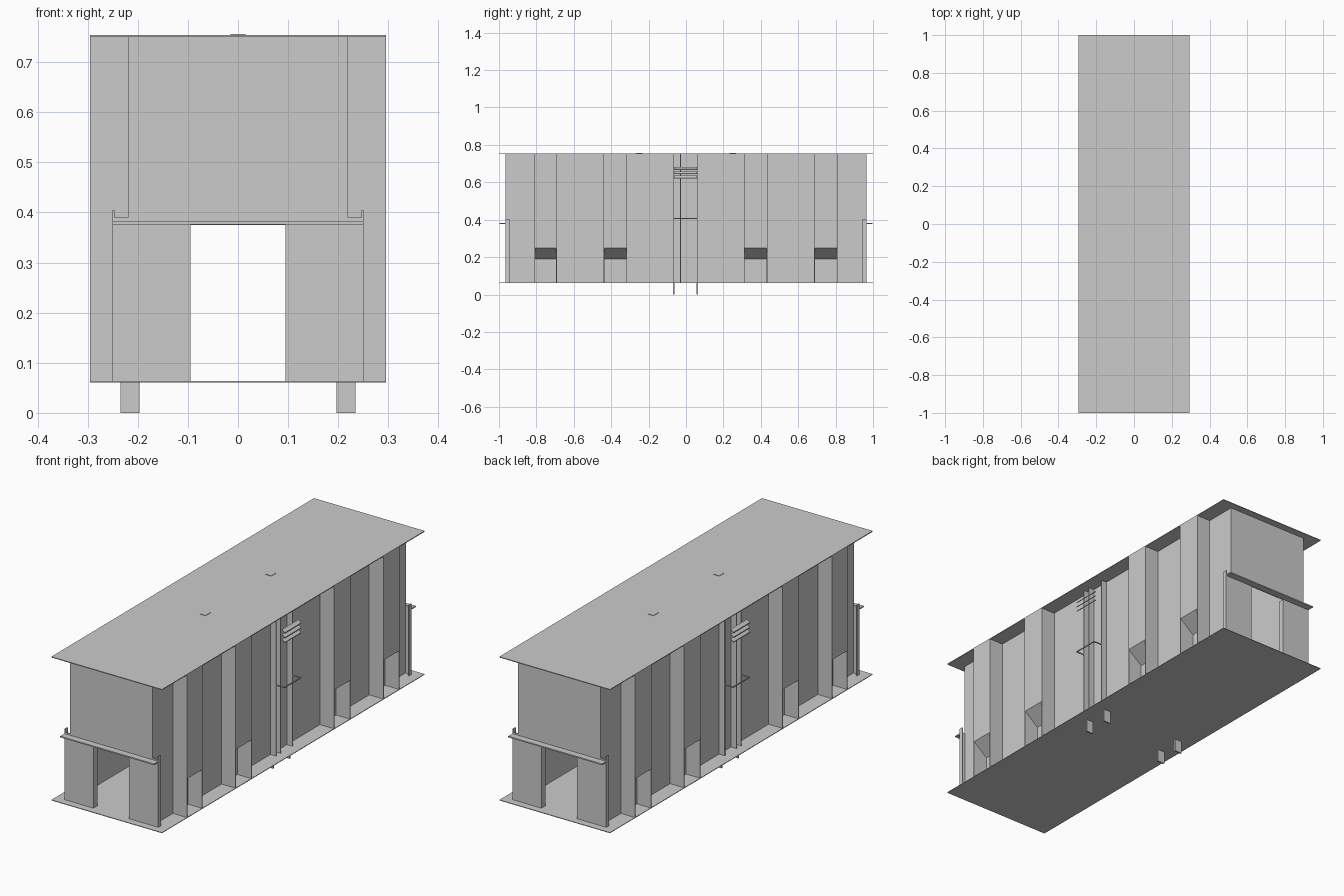
import bpy
import bmesh

cube = bpy.data.objects.get("Cube")
if cube:
    bpy.data.objects.remove(cube, do_unlink=True)

grey = bpy.data.materials.new("plain_grey")
grey.use_nodes = True
COLOUR = (0.6, 0.6, 0.6, 1)
grey.diffuse_color = COLOUR
grey.node_tree.nodes["Principled BSDF"].inputs["Base Color"].default_value = COLOUR

FLOOR, ROOF = 0.063, 0.75
WALL, EDGE, END = 0.22, 0.295, 0.965
T = 0.004


def finish(name, bm):
    bmesh.ops.recalc_face_normals(bm, faces=bm.faces)
    mesh = bpy.data.meshes.new(name)
    bm.to_mesh(mesh)
    bm.free()
    mesh.materials.append(grey)
    obj = bpy.data.objects.new(name, mesh)
    bpy.context.collection.objects.link(obj)
    return obj


def box(name, x, y, z):
    """Box from (min, max) ranges on each axis."""
    bm = bmesh.new()
    bmesh.ops.create_cube(bm, size=1)
    for v in bm.verts:
        v.co = [r[0] if c < 0 else r[1] for c, r in zip(v.co, (x, y, z))]
    return finish(name, bm)


def prism(name, profile, y0, y1):
    """Extrude an xz profile along y."""
    bm = bmesh.new()
    face = bm.faces.new([bm.verts.new((x, y0, z)) for x, z in profile])
    out = bmesh.ops.extrude_face_region(bm, geom=[face])
    for v in out["geom"]:
        if isinstance(v, bmesh.types.BMVert):
            v.co.y = y1
    return finish(name, bm)


def span(s, a, b):
    return tuple(sorted((s * a, s * b)))


# Floor, roof and roof hatches
box("floor", (-EDGE, EDGE), (-1, 1), (FLOOR - 0.002, FLOOR + 0.001))
box("roof", (-EDGE, EDGE), (-1, 1), (ROOF, ROOF + 0.004))
for y in (-0.25, 0.25):
    box("roof_hatch", (-0.015, 0.015), (y - 0.018, y + 0.018), (ROOF, ROOF + 0.006))

# Long side walls with projecting bays
for s, side in ((1, "left"), (-1, "right")):
    box(side + "_wall", span(s, WALL - T, WALL), (-END, END), (FLOOR, ROOF))
    for y0, y1 in ((-0.81, -0.69), (-0.44, -0.315), (0.31, 0.435), (0.685, 0.81)):
        for y in (y0, y1 - T):
            box(side + "_bay_fin", span(s, WALL, EDGE), (y, y + T), (FLOOR, ROOF))
        # Bay front turns inward at the bottom
        prof = ((EDGE, ROOF), (EDGE, 0.25), (WALL, 0.19),
                (WALL, 0.19 + T), (EDGE - T, 0.25 + T), (EDGE - T, ROOF))
        prism(side + "_bay_front", [(s * x, z) for x, z in prof], y0, y1)

    # Central service recess: posts, feet, rail and louvres
    for y in (-0.065, -0.03, 0.06):
        box(side + "_service_fin", span(s, WALL, 0.25), (y - T / 2, y + T / 2), (FLOOR, ROOF))
    for y in (-0.065, 0.06):
        box(side + "_foot", span(s, 0.197, 0.235), (y - T, y + T), (0, FLOOR))
        box(side + "_rail_arm", span(s, WALL, EDGE), (y - T / 2, y + T / 2), (0.403, 0.408))
    box(side + "_rail", span(s, EDGE - T, EDGE), (-0.065, 0.06), (0.403, 0.408))
    for i in range(3):
        z = 0.62 + i * 0.023
        prof = ((EDGE, z), (EDGE, z + 0.004), (0.28, z + 0.016), (0.28, z + 0.012))
        prism(side + "_louvre", [(s * x, zz) for x, zz in prof], -0.065, 0.06)

# End walls with doorway and ledge
for s, end in ((-1, "front"), (1, "back")):
    box(end + "_upper_wall", (-WALL, WALL), span(s, END - T, END), (0.375, ROOF))
    for side in (-1, 1):
        box(end + "_lower_wall", span(side, 0.095, 0.25), span(s, END - T, END), (FLOOR, 0.39))
        box(end + "_door_jamb", span(side, 0.095, 0.099), span(s, 0.935, END), (FLOOR, 0.375))
        box(end + "_corner_return", span(side, 0.246, 0.25), span(s, 0.945, END), (FLOOR, 0.405))
    box(end + "_ledge", (-0.25, 0.25), span(s, END, 0.997), (0.376, 0.382))
